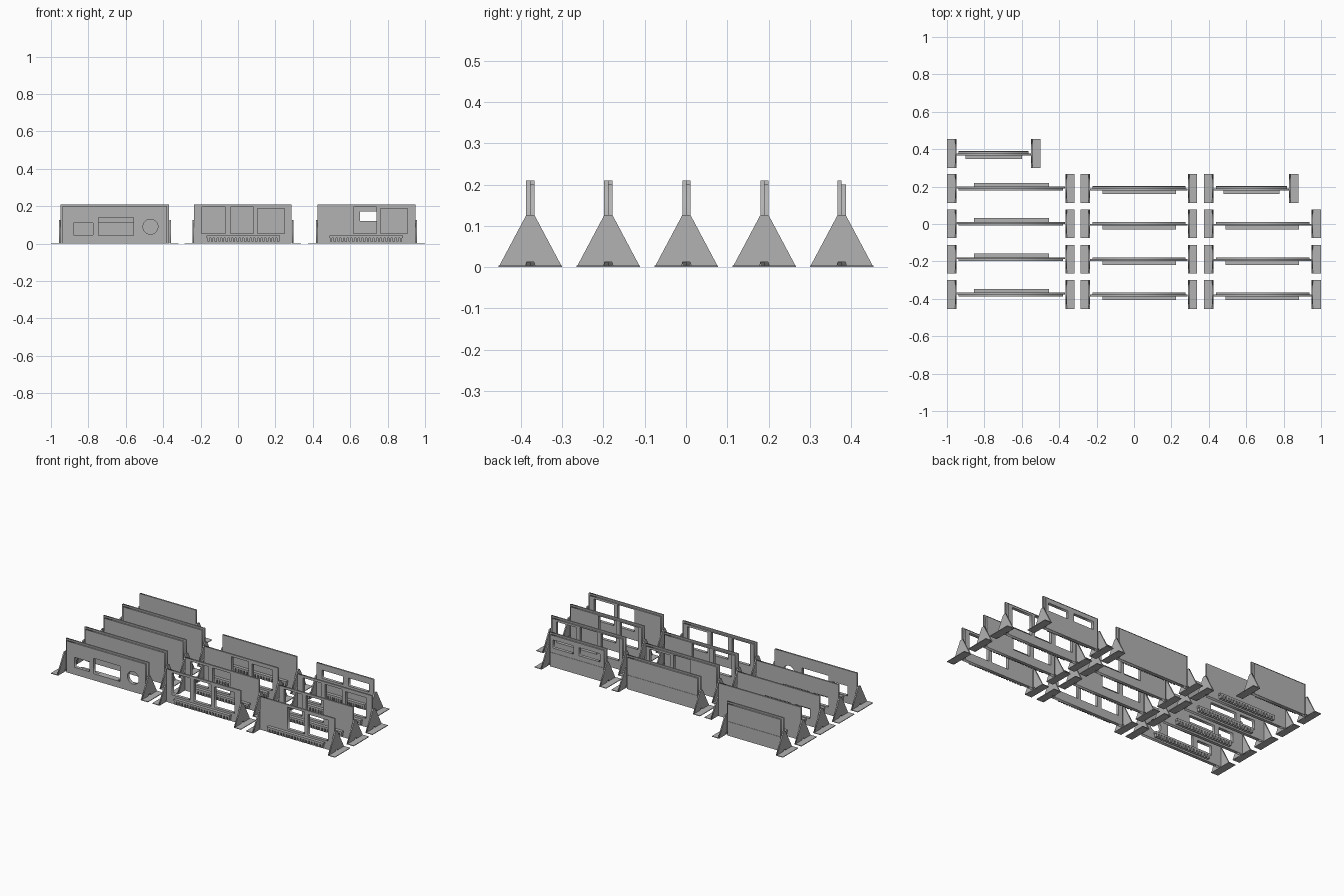
import bpy, bmesh, math
from mathutils import Matrix

if "Cube" in bpy.data.objects:
    bpy.data.objects.remove(bpy.data.objects["Cube"])

grey = bpy.data.materials.new("plain_grey")
grey.diffuse_color = (0.45, 0.45, 0.45, 1)
grey.use_nodes = True
grey.node_tree.nodes["Principled BSDF"].inputs["Base Color"].default_value = grey.diffuse_color


def add_object(name, mesh):
    mesh.materials.clear()
    mesh.materials.append(grey)
    ob = bpy.data.objects.new(name, mesh)
    bpy.context.collection.objects.link(ob)
    return ob


def boxes(name, specs):
    """One object from a list of (x0, x1, y0, y1, z0, z1) boxes."""
    bm = bmesh.new()
    for x0, x1, y0, y1, z0, z1 in specs:
        m = Matrix.Translation(((x0 + x1) / 2, (y0 + y1) / 2, (z0 + z1) / 2))
        m = m @ Matrix.Diagonal((x1 - x0, y1 - y0, z1 - z0, 1))
        bmesh.ops.create_cube(bm, size=1, matrix=m)
    mesh = bpy.data.meshes.new(name)
    bm.to_mesh(mesh)
    bm.free()
    return add_object(name, mesh)


def rect(x0, x1, z0, z1):
    return [(x0, z0), (x1, z0), (x1, z1), (x0, z1)]


def circle(cx, cz, r, n=24):
    return [(cx + r * math.cos(2 * math.pi * i / n),
             cz + r * math.sin(2 * math.pi * i / n)) for i in range(n)]


def sheet(name, loops, thick, matrix):
    """Flat plate with holes: first loop is the outline, the rest are openings."""
    cu = bpy.data.curves.new(name, 'CURVE')
    cu.dimensions = '2D'
    cu.fill_mode = 'BOTH'
    cu.extrude = thick / 2
    for loop in loops:
        sp = cu.splines.new('POLY')
        sp.points.add(len(loop) - 1)
        for p, (a, b) in zip(sp.points, loop):
            p.co = (a, b, 0, 1)
        sp.use_cyclic_u = True
    tmp = bpy.data.objects.new(name, cu)
    bpy.context.collection.objects.link(tmp)
    bpy.context.view_layer.update()
    dg = bpy.context.evaluated_depsgraph_get()
    mesh = bpy.data.meshes.new_from_object(tmp.evaluated_get(dg))
    bpy.data.objects.remove(tmp)
    mesh.transform(matrix)
    return add_object(name, mesh)


FACE_FRONT = Matrix.Rotation(math.pi / 2, 4, 'X')
FACE_SIDE = Matrix.Rotation(math.pi / 2, 4, 'Z') @ FACE_FRONT
# upright gusset with a small notch in its foot
GUSSET = [(-.077, 0), (-.012, 0), (-.009, .012), (.009, .012), (.012, 0),
          (.077, 0), (.01, .126), (-.01, .126)]


def stand(x_in, side, y):
    """Foot and gusset; side is the direction pointing away from the panel."""
    a, b = sorted((x_in, x_in + side * .05))
    boxes("stand_foot", [(a, b, y - .077, y + .077, 0, .004)])
    sheet("stand_gusset", [GUSSET], .008,
          Matrix.Translation((x_in + side * .004, y, 0)) @ FACE_SIDE)


def unit(x0, x1, y, side, ledge, windows=(), banded=False):
    """Wall panel on two stands; side is the y direction of its ledge."""
    stand(x0 + .05, -1, y)
    stand(x1 - .05, 1, y)
    a, b = x0 + .051, x1 - .051
    at = lambda d: Matrix.Translation((0, y + side * d, 0)) @ FACE_FRONT
    sheet("wall_panel", [rect(a, b, 0, .21)] + list(windows), .01, at(.005))
    sheet("wall_backing", [rect(a + .012, b - .012, 0, .2)] + list(windows), .01, at(-.005))
    if banded:
        ys = sorted((y - side * .01, y - side * .012))
        boxes("lower_band", [(a + .012, b - .012, *ys, 0, .09)])
    # ledge with a comb of teeth below it
    l0, l1 = ledge
    ys = sorted((y + side * .01, y + side * .03))
    parts = [(l0, l1, *ys, .03, .042)]
    n = 20
    step = (l1 - l0) / n
    for i in range(n):
        parts.append((l0 + step * (i + .2), l0 + step * (i + .8), *ys, .01, .03))
    boxes("comb_ledge", parts)


ROWS = (-.377, -.188, .001, .19, .377)

# left column: walls with low openings, then solid walls
low = [rect(-.88, -.775, .047, .11), rect(-.745, -.56, .042, .14), circle(-.468, .09, .04)]
low_short = [low[0], rect(-.745, -.56, .042, .11)]
for y, wins in zip(ROWS, (low, low_short, low_short, [])):
    unit(-1, -.317, y, 1, (-.855, -.455), wins)
unit(-1, -.5, ROWS[4], -1, (-.9, -.6), banded=True)


def bays(off, chosen, top=.195):
    spans = ((-.195, -.068), (-.04, .082), (.105, .248))
    return [rect(spans[i][0] + off, spans[i][1] + off, .055, .187 if i == 2 else top)
            for i in chosen]


# middle column: three-bay frames and one solid wall
for y, chosen in zip(ROWS, ((0, 1, 2), (0, 1), (1, 2), ())):
    unit(-.285, .338, y, -1, (-.168, .225), bays(0, chosen), not chosen)

# right column: three-bay frames and a short wall with two windows
for y, chosen in zip(ROWS, ((1, 2), (0, 1), (0, 1, 2))):
    unit(.375, 1, y, -1, (.488, .882), bays(.658, chosen))
unit(.375, .88, ROWS[3], -1, (.478, .778),
     [rect(.467, .612, .12, .172), rect(.653, .798, .12, .172)], True)
